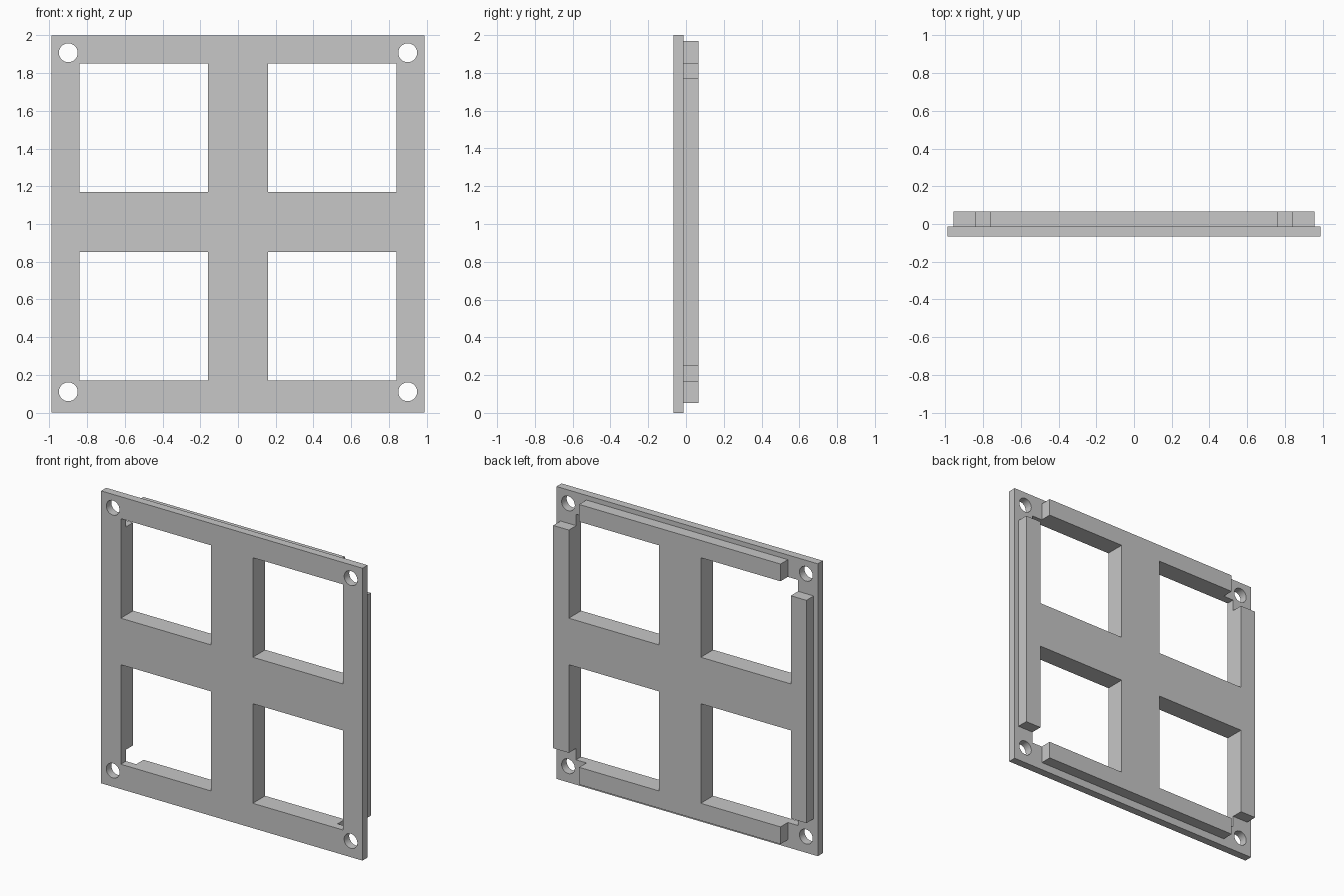
import bpy, bmesh
from math import sin, cos, tau

cube = bpy.data.objects.get("Cube")
if cube:
    bpy.data.objects.remove(cube, do_unlink=True)

grey = bpy.data.materials.new("plain grey")
grey.use_nodes = True
COLOUR = (0.57, 0.57, 0.57, 1)
grey.diffuse_color = COLOUR
grey.node_tree.nodes["Principled BSDF"].inputs["Base Color"].default_value = COLOUR

FRONT, MID, BACK = -0.067, -0.012, 0.067   # plate face, plate back, frame back
CENTRE = 1.01                              # height of the crossing bars
BAR, WINDOW = 0.159, 0.84                  # inner and outer window edges from the centre


def rectangle(x0, x1, z0, z1):
    return [(x0, z0), (x1, z0), (x1, z1), (x0, z1)]


def circle(cx, cz, r, n=48):
    return [(cx + r * cos(tau * i / n), cz + r * sin(tau * i / n)) for i in range(n)]


def extrude_outline(name, loops, y0, y1):
    """Fill an outline with holes in the xz plane and give it depth along y."""
    curve = bpy.data.curves.new(name + "_outline", "CURVE")
    curve.dimensions = "2D"
    curve.fill_mode = "BOTH"
    curve.extrude = (y1 - y0) / 2
    for loop in loops:
        spline = curve.splines.new("POLY")
        spline.points.add(len(loop) - 1)
        for point, (x, z) in zip(spline.points, loop):
            point.co = (x, z, 0, 1)
        spline.use_cyclic_u = True
    temp = bpy.data.objects.new(name + "_outline", curve)
    bpy.context.collection.objects.link(temp)
    mesh = bpy.data.meshes.new_from_object(
        temp.evaluated_get(bpy.context.evaluated_depsgraph_get()))
    bpy.data.objects.remove(temp, do_unlink=True)
    bpy.data.curves.remove(curve)

    # Stand the shape upright and join the caps to the walls
    bm = bmesh.new()
    bm.from_mesh(mesh)
    for v in bm.verts:
        x, z, depth = v.co
        v.co = (x, (y0 + y1) / 2 - depth, z)
    bmesh.ops.remove_doubles(bm, verts=bm.verts, dist=1e-5)
    bmesh.ops.recalc_face_normals(bm, faces=bm.faces)
    for f in bm.faces:
        f.smooth = False
        f.material_index = 0
    bm.to_mesh(mesh)
    bm.free()
    mesh.name = name
    mesh.materials.clear()
    mesh.materials.append(grey)
    obj = bpy.data.objects.new(name, mesh)
    bpy.context.collection.objects.link(obj)


# Face plate with four windows and four corner screw holes
loops = [rectangle(-0.989, 0.989, 0, 2)]
for x0, x1 in ((-WINDOW, -BAR), (BAR, WINDOW)):
    for z0, z1 in ((-WINDOW, -BAR), (BAR, WINDOW)):
        loops.append(rectangle(x0, x1, CENTRE + z0, CENTRE + z1))
for x in (-0.9, 0.9):
    for z in (0.11, 1.908):
        loops.append(circle(x, z, 0.05))
extrude_outline("window_plate", loops, FRONT, MID)

# Raised back frame: crossing bars ending in edge rails, open at the corners
RAIL, END = 0.958, 0.762                   # outer side and end of each rail
quarter = [(RAIL, END), (WINDOW, END), (WINDOW, BAR), (BAR, BAR),
           (BAR, WINDOW), (END, WINDOW), (END, RAIL)]
outline = []
for sx, sz in ((1, 1), (-1, 1), (-1, -1), (1, -1)):
    corner = [(sx * x, CENTRE + sz * z) for x, z in quarter]
    outline += corner if sx * sz > 0 else corner[::-1]
extrude_outline("back_frame", [outline], MID, BACK)
